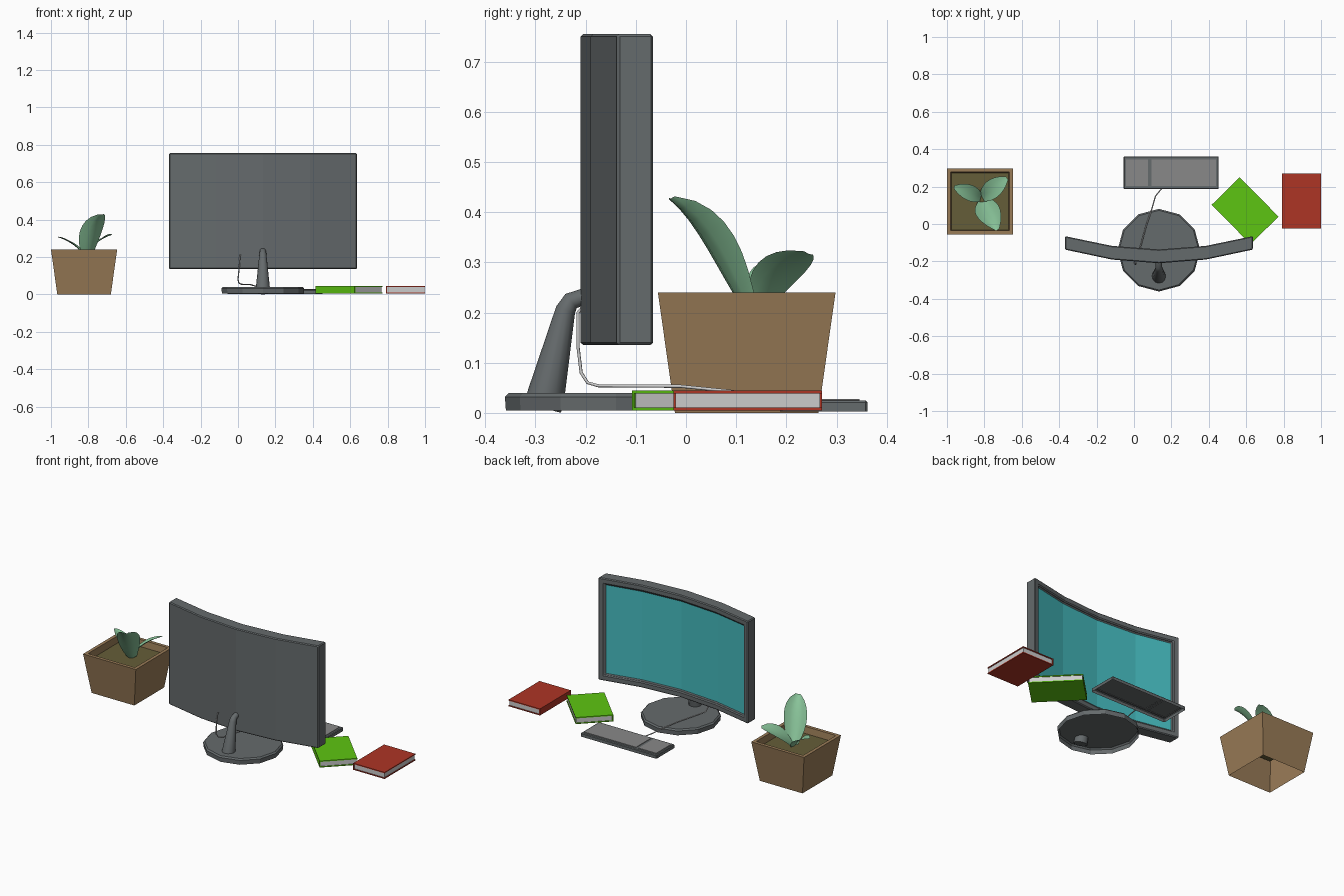
import bpy, bmesh, math
from mathutils import Vector, Matrix

if "Cube" in bpy.data.objects:
    bpy.data.objects.remove(bpy.data.objects["Cube"])


def mat(name, r, g, b):
    m = bpy.data.materials.new(name)
    m.diffuse_color = (r, g, b, 1)
    m.use_nodes = True
    m.node_tree.nodes["Principled BSDF"].inputs["Base Color"].default_value = m.diffuse_color
    return m


DARK = mat("dark_grey", 0.13, 0.145, 0.15)
PANEL = mat("mid_grey", 0.25, 0.25, 0.25)
PAPER = mat("paper", 0.55, 0.55, 0.55)
TEAL = mat("screen_teal", 0.06, 0.5, 0.52)
BROWN = mat("pot_brown", 0.32, 0.2, 0.095)
SOIL = mat("soil", 0.13, 0.11, 0.04)
LEAF = mat("leaf_green", 0.25, 0.55, 0.32)
RED = mat("cover_red", 0.42, 0.035, 0.018)
GREEN = mat("cover_green", 0.11, 0.56, 0.006)


def finish(name, bm, *mats, bevel=0, fix_normals=True):
    if fix_normals:
        bmesh.ops.recalc_face_normals(bm, faces=bm.faces[:])
    me = bpy.data.meshes.new(name)
    bm.to_mesh(me)
    bm.free()
    ob = bpy.data.objects.new(name, me)
    bpy.context.collection.objects.link(ob)
    for m in mats:
        me.materials.append(m)
    if bevel:
        b = ob.modifiers.new("bevel", 'BEVEL')
        b.width, b.segments = bevel, 1
        b.limit_method, b.angle_limit = 'ANGLE', math.radians(40)
    return ob


def box(name, lo, hi, m, open_bottom=False, bevel=0):
    lo, hi = Vector(lo), Vector(hi)
    bm = bmesh.new()
    bmesh.ops.create_cube(bm, size=1)
    for v in bm.verts:
        v.co = (lo + hi) / 2 + v.co * (hi - lo)
    bmesh.ops.recalc_face_normals(bm, faces=bm.faces[:])
    if open_bottom:
        bm.normal_update()
        down = [f for f in bm.faces if f.normal.z < -0.9]
        bmesh.ops.delete(bm, geom=down, context='FACES_ONLY')
    return finish(name, bm, m, bevel=bevel, fix_normals=False)


def loft(name, center, n, rings, m, turn=0.0, cap_mat=None):
    """Stack n-sided rings (radius, z), first ring open, last ring capped."""
    bm = bmesh.new()
    prev = None
    for r, z in rings:
        ring = [bm.verts.new((center[0] + r * math.cos(turn + 2 * math.pi * i / n),
                              center[1] + r * math.sin(turn + 2 * math.pi * i / n), z))
                for i in range(n)]
        if prev:
            for i in range(n):
                j = (i + 1) % n
                bm.faces.new((prev[i], prev[j], ring[j], ring[i]))
        prev = ring
    cap = bm.faces.new(prev)
    cap.material_index = 1 if cap_mat else 0
    return finish(name, bm, m, *([cap_mat] if cap_mat else []), fix_normals=False)


def tube(name, pts, radii, m, res):
    cu = bpy.data.curves.new(name, 'CURVE')
    cu.dimensions = '3D'
    cu.bevel_depth, cu.bevel_resolution = 1.0, res
    cu.use_fill_caps = True
    sp = cu.splines.new('POLY')
    sp.points.add(len(pts) - 1)
    for p, co, r in zip(sp.points, pts, radii):
        p.co, p.radius = (*co, 1), r
    sp.use_smooth = True
    cu.materials.append(m)
    ob = bpy.data.objects.new(name, cu)
    bpy.context.collection.objects.link(ob)
    return ob


# Curved monitor: plan outline extruded upward, recessed screen on +y side
CX = 0.133
xs = [CX + d for d in (-0.502, -0.251, 0, 0.251, 0.502)]
front = [-0.065, -0.117, -0.136, -0.117, -0.065]
back = [-0.137, -0.19, -0.21, -0.19, -0.137]
bm = bmesh.new()
cols = [[bm.verts.new((x, y, z)) for y, z in
         ((f, 0.135), (f, 0.755), (b, 0.755), (b, 0.135))]
        for x, f, b in zip(xs, front, back)]
screen = []
for a, b in zip(cols, cols[1:]):
    for k in range(4):
        f = bm.faces.new((a[k], a[(k + 1) % 4], b[(k + 1) % 4], b[k]))
        if k == 0:
            screen.append(f)
bm.faces.new(cols[0])
bm.faces.new(cols[-1])
bmesh.ops.recalc_face_normals(bm, faces=bm.faces[:])
bmesh.ops.inset_region(bm, faces=screen, thickness=0.034, use_even_offset=True)
bmesh.ops.inset_region(bm, faces=screen, thickness=0.004, depth=-0.012)
for f in screen:
    f.material_index = 1
finish("monitor", bm, DARK, TEAL, bevel=0.005)

# Stand: twelve-sided hollow foot and bent neck
loft("stand_foot", (CX, -0.14), 12,
     [(0.219, 0.005), (0.221, 0.032), (0.213, 0.04)], DARK)
tube("stand_neck", [(CX, -0.286, 0.01), (CX, -0.278, 0.04), (CX, -0.24, 0.205),
                    (CX, -0.229, 0.223), (CX, -0.195, 0.235)],
     [0.038, 0.037, 0.02, 0.018, 0.016], DARK, 4)

# Cable from the monitor back to the keyboard
cable = [(0.012, -0.205, 0.212), (0.01, -0.215, 0.2), (0.005, -0.215, 0.13),
         (0.0, -0.209, 0.08), (0.005, -0.196, 0.06), (0.02, -0.175, 0.054),
         (0.065, -0.01, 0.053), (0.098, 0.09, 0.043), (0.115, 0.15, 0.033),
         (0.147, 0.188, 0.018)]
tube("cable", cable, [0.0033] * len(cable), PAPER, 1)

# Keyboard: hollow body with two raised key panels
box("keyboard_body", (-0.055, 0.187, 0.003), (0.453, 0.362, 0.025), DARK, True, 0.004)
for name, x0, x1 in (("key_pad_small", -0.043, 0.075), ("key_pad_large", 0.093, 0.438)):
    box(name, (x0, 0.203, 0.022), (x1, 0.346, 0.028), PANEL, True)


# Books: two covers, a spine on local -x, and a page block
def book(name, x, y, angle, m):
    w, l, z0, z1, t = 0.105, 0.148, 0.005, 0.045, 0.006
    place = Matrix.Translation((x, y, 0)) @ Matrix.Rotation(angle, 4, 'Z')
    parts = [
        box(name + "_bottom_cover", (-w, -l, z0), (w, l, z0 + t), m),
        box(name + "_top_cover", (-w, -l, z1 - t), (w, l, z1), m),
        box(name + "_spine", (-w, -l, z0 + t), (-w + t, l, z1 - t), m),
        box(name + "_pages", (-w + t, -l + 0.004, z0 + t), (w - 0.004, l - 0.004, z1 - t), PAPER)]
    for p in parts:
        p.matrix_world = place


book("red_book", 0.895, 0.123, 0, RED)
book("green_book", 0.594, 0.071, math.radians(43.6 + 1.0), GREEN)

# Plant pot: tapered square, open underneath, soil set below the rim
S = math.sqrt(2)
loft("plant_pot", (-0.823, 0.121), 4,
     [(0.143 * S, 0), (0.177 * S, 0.24), (0.157 * S, 0.24), (0.152 * S, 0.2)],
     BROWN, math.pi / 4, SOIL)


# Leaves: cupped blades swept along a short arched path
def leaf(name, path, cross, width, cup):
    path = [Vector(p) for p in path]
    cross = Vector(cross).normalized()
    bm = bmesh.new()
    n, prev = 8, None
    for i in range(n + 1):
        t = i / n
        # cubic Bezier through four control points
        c = sum((p * k for p, k in zip(path, ((1 - t) ** 3, 3 * t * (1 - t) ** 2,
                                             3 * t * t * (1 - t), t ** 3))), Vector())
        w = width * max(0.16, math.sin(math.pi * min(0.97, 0.1 + 0.87 * t ** 1.15)) ** 0.65)
        up = cross.cross(path[3] - path[0]).normalized()
        up = up if up.z > 0 else -up
        row = [bm.verts.new(c + cross * w * s + up * cup * s * s * w) for s in (-1, -0.5, 0, 0.5, 1)]
        if prev:
            for k in range(4):
                bm.faces.new((prev[k], prev[k + 1], row[k + 1], row[k]))
        prev = row
    ob = finish(name, bm, LEAF)
    for p in ob.data.polygons:
        p.use_smooth = True


leaf("leaf_tall", [(-0.80, 0.12, 0.2), (-0.79, 0.07, 0.28), (-0.76, 0.03, 0.38),
                   (-0.73, -0.033, 0.426)], (0.9, 0.35, 0.1), 0.066, 0.5)
leaf("leaf_left", [(-0.82, 0.14, 0.2), (-0.85, 0.155, 0.25), (-0.9, 0.175, 0.285),
                   (-0.962, 0.198, 0.306)], (0.3, 0.95, -0.15), 0.043, 0.2)
leaf("leaf_right", [(-0.81, 0.14, 0.2), (-0.78, 0.165, 0.265), (-0.73, 0.205, 0.30),
                    (-0.678, 0.245, 0.317)], (-0.55, 0.8, -0.3), 0.052, 0.2)
